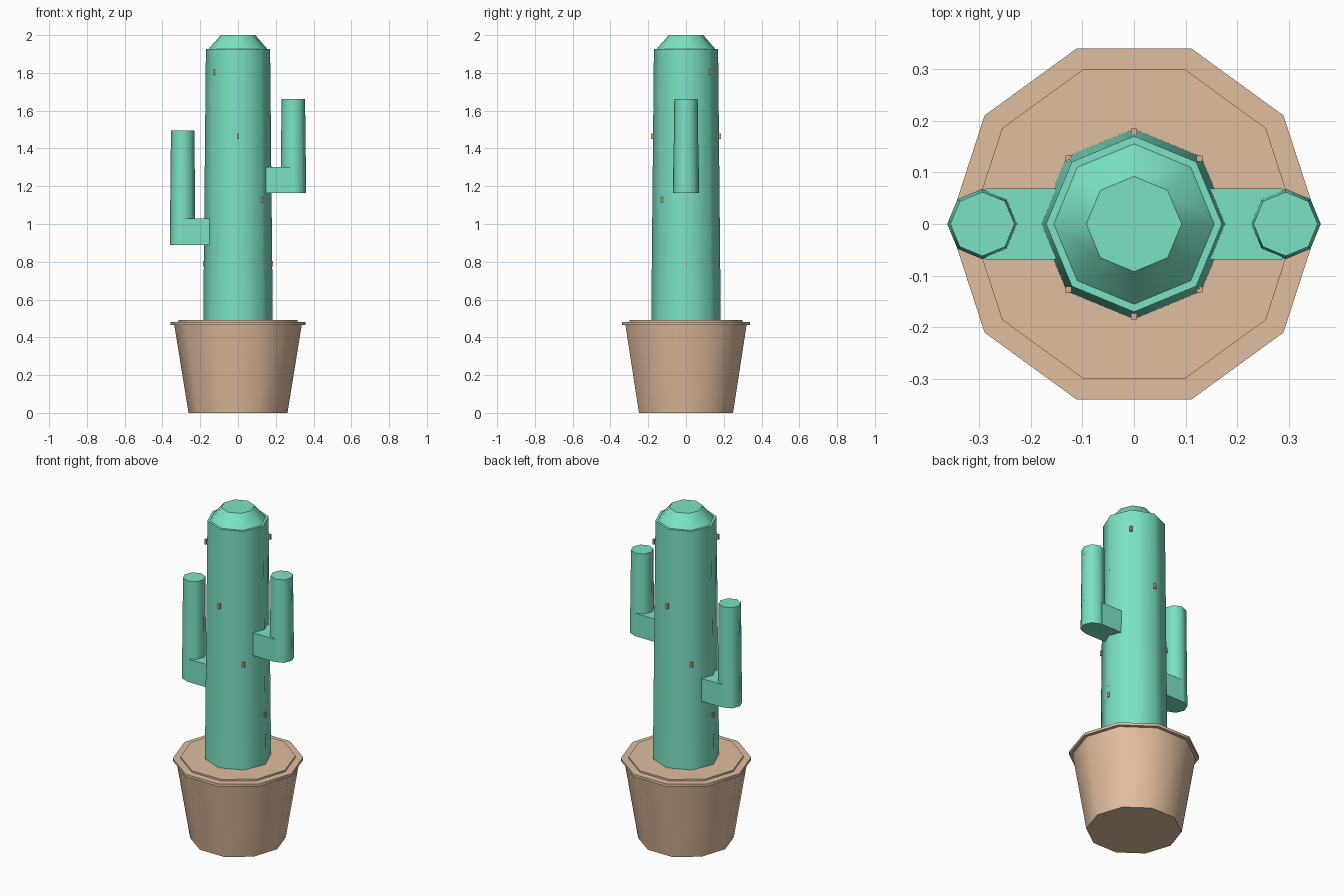
import bpy, bmesh, math
from mathutils import Matrix

if "Cube" in bpy.data.objects:
    bpy.data.objects.remove(bpy.data.objects["Cube"])


def material(name, rgb):
    m = bpy.data.materials.new(name)
    m.diffuse_color = (*[(c / 255) ** 2.2 for c in rgb], 1)
    m.use_nodes = True
    m.node_tree.nodes["Principled BSDF"].inputs["Base Color"].default_value = m.diffuse_color
    return m


GREEN = material("cactus_green", (122, 226, 196))
CLAY = material("clay_tan", (224, 188, 158))
SPINE = material("spine_tan", (224, 172, 146))


def finish(name, bm, mat):
    me = bpy.data.meshes.new(name)
    bm.to_mesh(me)
    bm.free()
    me.materials.append(mat)
    ob = bpy.data.objects.new(name, me)
    bpy.context.collection.objects.link(ob)
    return ob


def cone(name, sides, r1, r2, z1, z2, mat, x=0):
    """Tapered prism with a corner on +x, smooth sides and flat caps."""
    bm = bmesh.new()
    ring = lambda r, z: [bm.verts.new((x + r * math.cos(i * math.tau / sides),
                                       r * math.sin(i * math.tau / sides), z))
                         for i in range(sides)]
    a, b = ring(r1, z1), ring(r2, z2)
    bm.faces.new(a[::-1])
    bm.faces.new(b)
    for i in range(sides):
        j = (i + 1) % sides
        bm.faces.new((a[i], a[j], b[j], b[i])).smooth = True
    return finish(name, bm, mat)


def box(name, size, centre, mat, turn=0):
    bm = bmesh.new()
    bmesh.ops.create_cube(bm, size=1, matrix=Matrix.Translation(centre)
                          @ Matrix.Rotation(turn, 4, 'Z') @ Matrix.Diagonal((*size, 1)))
    return finish(name, bm, mat)


# Pot, rim and soil
cone("pot", 10, 0.262, 0.338, 0, 0.47, CLAY)
cone("pot_rim", 10, 0.357, 0.357, 0.466, 0.482, CLAY)
cone("soil", 10, 0.315, 0.315, 0.475, 0.492, CLAY)

# Trunk and its bevelled cap
cone("trunk", 8, 0.184, 0.17, 0.485, 1.927, GREEN)
cone("trunk_cap", 8, 0.155, 0.092, 1.927, 2.0, GREEN)

# Arms: a horizontal block joined to an upright
for side, sx, z0, z1 in (("right", 1, 1.165, 1.663), ("left", -1, 0.89, 1.495)):
    box(side + "_arm_link", (0.14, 0.137, 0.138), (sx * 0.217, 0, z0 + 0.069), GREEN)
    cone(side + "_arm", 8, 0.068, 0.062, z0, z1, GREEN, x=sx * 0.293)

# Spines winding round the trunk as a double helix
for i in range(4):
    for half in (0, math.pi):
        a = half - i * math.pi / 4
        box("spine", (0.012, 0.012, 0.03),
            (0.179 * math.cos(a), 0.179 * math.sin(a), 0.79 + i * 0.3375), SPINE)
